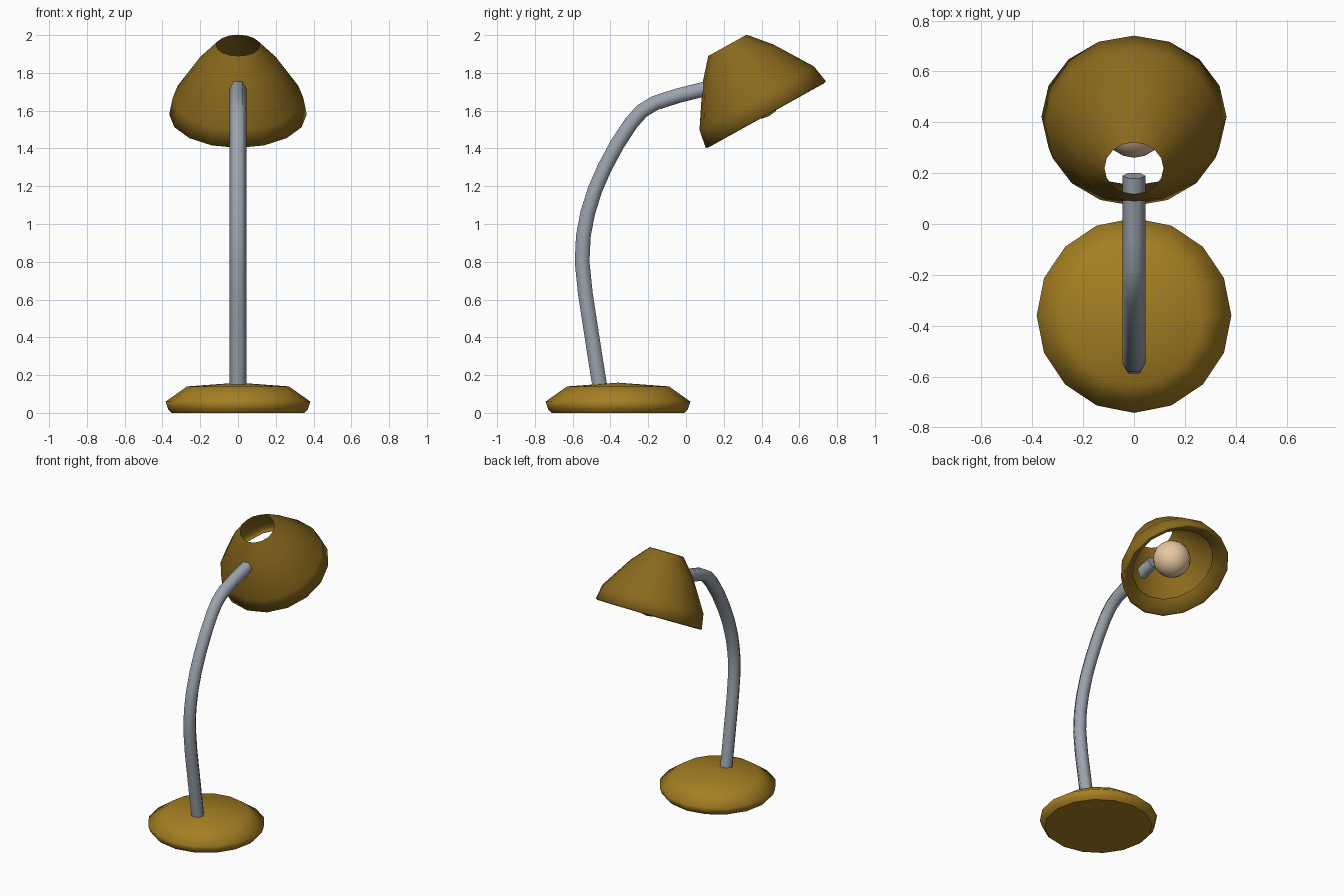
import bpy, bmesh, math
from mathutils import Vector, Matrix

if "Cube" in bpy.data.objects:
    bpy.data.objects.remove(bpy.data.objects["Cube"])

SIDES = 16


def material(name, color):
    m = bpy.data.materials.new(name)
    m.diffuse_color = (*color, 1)
    m.use_nodes = True
    m.node_tree.nodes["Principled BSDF"].inputs["Base Color"].default_value = m.diffuse_color
    return m


def finish(bm, name, mat, angle=50):
    bmesh.ops.recalc_face_normals(bm, faces=bm.faces)
    me = bpy.data.meshes.new(name)
    bm.to_mesh(me)
    bm.free()
    ob = bpy.data.objects.new(name, me)
    bpy.context.collection.objects.link(ob)
    me.materials.append(mat)
    bpy.ops.object.select_all(action='DESELECT')
    ob.select_set(True)
    bpy.context.view_layer.objects.active = ob
    bpy.ops.object.shade_smooth_by_angle(angle=math.radians(angle), keep_sharp_edges=True)
    return ob


def bridge(bm, rings):
    for a, b in zip(rings, rings[1:]):
        n = len(a)
        for i in range(n):
            j = (i + 1) % n
            bm.faces.new((a[i], a[j], b[j], b[i]))


def lathe(bm, profile):
    rings = [[bm.verts.new((r * math.cos(2 * math.pi * i / SIDES),
                            r * math.sin(2 * math.pi * i / SIDES), z))
              for i in range(SIDES)] for r, z in profile]
    bridge(bm, rings)
    return rings


def smooth_path(pts):
    # Catmull-Rom midpoints between the control points
    ext = [2 * pts[0] - pts[1]] + pts + [2 * pts[-1] - pts[-2]]
    out = []
    for a, b, c, d in zip(ext, ext[1:], ext[2:], ext[3:]):
        out += [b, (9 * (b + c) - a - d) / 16]
    return out + [pts[-1]]


brass = material("brass", (0.376, 0.21, 0.016))
shade_brass = material("shade_brass", (0.25, 0.14, 0.012))
steel = material("steel", (0.33, 0.37, 0.42))
glow = material("bulb_glass", (0.80, 0.58, 0.36))

# Base: low disc with bevelled top, shallow apex and sharp-edged flat underside
bm = bmesh.new()
rings = lathe(bm, [(0.35, 0.0), (0.37, 0.02), (0.383, 0.06), (0.27, 0.14)])
for e in bm.faces.new(rings[0]).edges:
    e.smooth = False
apex = bm.verts.new((0, 0, 0.16))
for i in range(SIDES):
    bm.faces.new((rings[-1][i], rings[-1][(i + 1) % SIDES], apex))
base = finish(bm, "base", brass, 85)
base.location = (0, -0.36, 0)

# Arm: six-sided tube swept along a curve in the side plane
path = smooth_path([Vector((0, y, z)) for y, z in (
    (-0.453, 0.12), (-0.505, 0.45), (-0.55, 0.8), (-0.52, 1.06),
    (-0.43, 1.3), (-0.29, 1.535), (-0.165, 1.64), (0.08, 1.71), (0.19, 1.742))])
bm = bmesh.new()
rings = []
for k, p in enumerate(path):
    t = (path[min(k + 1, len(path) - 1)] - path[max(k - 1, 0)]).normalized()
    side = Vector((1, 0, 0))
    up = t.cross(side)
    rings.append([bm.verts.new(p + 0.045 * (side * math.cos(i * math.pi / 3)
                                            + up * math.sin(i * math.pi / 3)))
                  for i in range(6)])
bridge(bm, rings)
bm.faces.new(rings[0])
bm.faces.new(rings[-1])
finish(bm, "arm", steel, 65)

# Head placement: tilted about x, origin at the rim centre
head = Matrix.Translation((0, 0.425, 1.575)) @ Matrix.Rotation(math.radians(29), 4, 'X')

# Shade: open dome with a vent hole and an in-turned lip
bm = bmesh.new()
lathe(bm, [(0.275, 0.07), (0.35, 0.0), (0.364, 0.005), (0.346, 0.105),
           (0.215, 0.31), (0.116, 0.424)])
finish(bm, "shade", shade_brass, 150).matrix_world = head

# Bulb
bm = bmesh.new()
bmesh.ops.create_uvsphere(bm, u_segments=16, v_segments=10, radius=0.123)
finish(bm, "bulb", glow).matrix_world = head @ Matrix.Translation((0, 0.014, 0.112))
